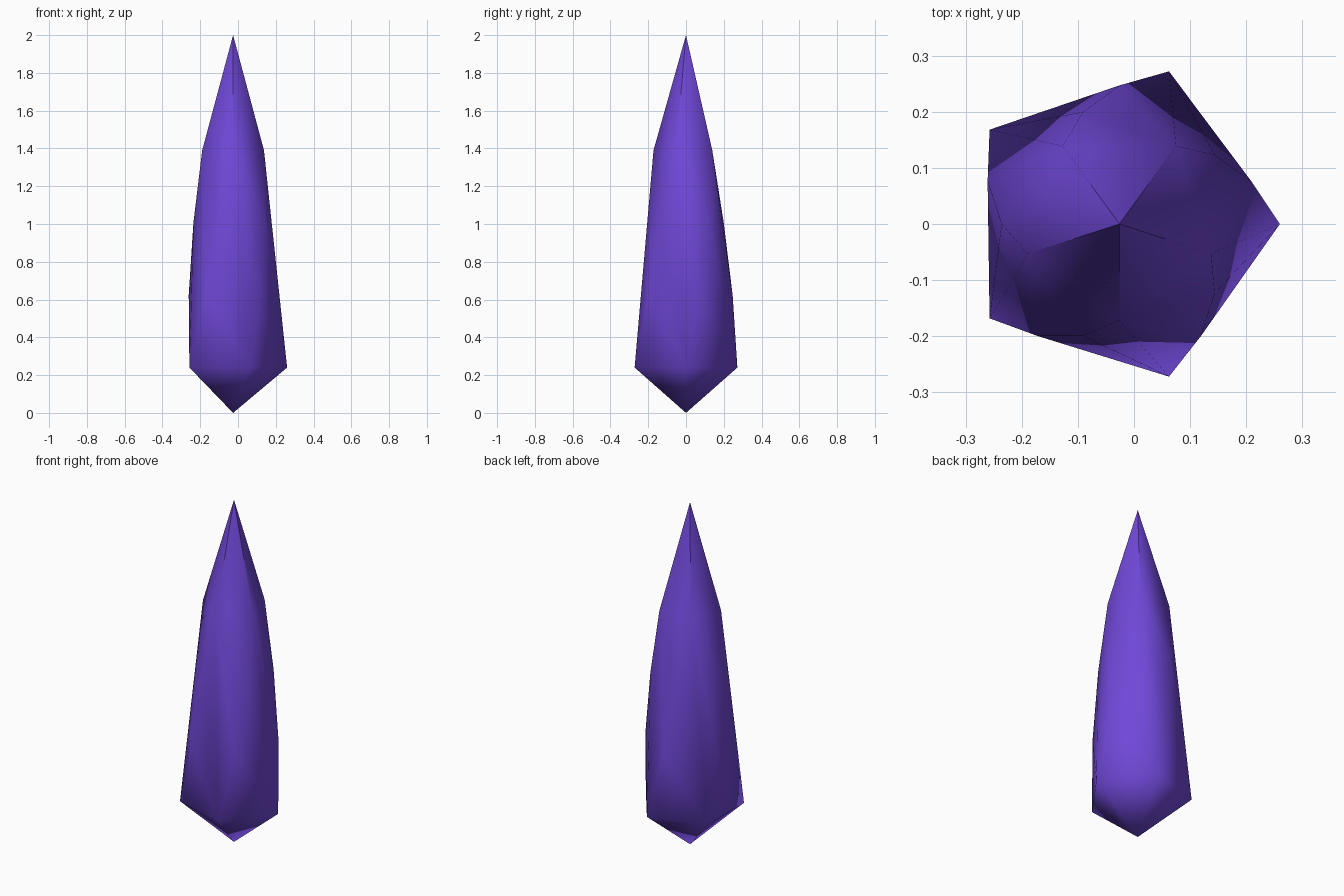
import bpy
import math

if "Cube" in bpy.data.objects:
    bpy.data.objects.remove(bpy.data.objects["Cube"])

CX = -0.026          # axis offset so the pentagon is centred on x
SIDES = 5
STEP = 2 * math.pi / SIDES

# rings of the twisted shaft: radius, height, twist in degrees
RINGS = [(0.286, 0.24, 0), (0.247, 0.623, 18), (0.21, 1.007, 36), (0.172, 1.39, 54)]

verts = [(CX, 0, 0)]
for radius, z, twist in RINGS:
    for i in range(SIDES):
        a = math.radians(twist) + i * STEP
        verts.append((CX + radius * math.cos(a), radius * math.sin(a), z))


def v(ring, i):
    return 1 + ring * SIDES + i % SIDES


faces = []
for i in range(SIDES):
    # lower point
    faces.append((0, v(0, i + 1), v(0, i)))
    # shaft: a spiral ridge, with a fan of facets on each side of it
    ridge = [v(k, i) for k in range(4)]
    for a, b in zip(ridge, ridge[1:]):
        faces.append((a, v(0, i + 1), b))
        faces.append((a, b, v(3, i - 1)))
    # upper point: own tip vertex per facet keeps the tip crisp
    verts.append((CX, 0, 2.0))
    faces.append((v(3, i), v(3, i + 1), len(verts) - 1))

mesh = bpy.data.meshes.new("crystal")
mesh.from_pydata(verts, [], faces)
mesh.update()
for p in mesh.polygons:
    p.use_smooth = True

violet = bpy.data.materials.new("violet")
violet.diffuse_color = (0.162, 0.065, 0.687, 1)
violet.use_nodes = True
violet.node_tree.nodes["Principled BSDF"].inputs["Base Color"].default_value = violet.diffuse_color
mesh.materials.append(violet)

crystal = bpy.data.objects.new("crystal", mesh)
bpy.context.collection.objects.link(crystal)
